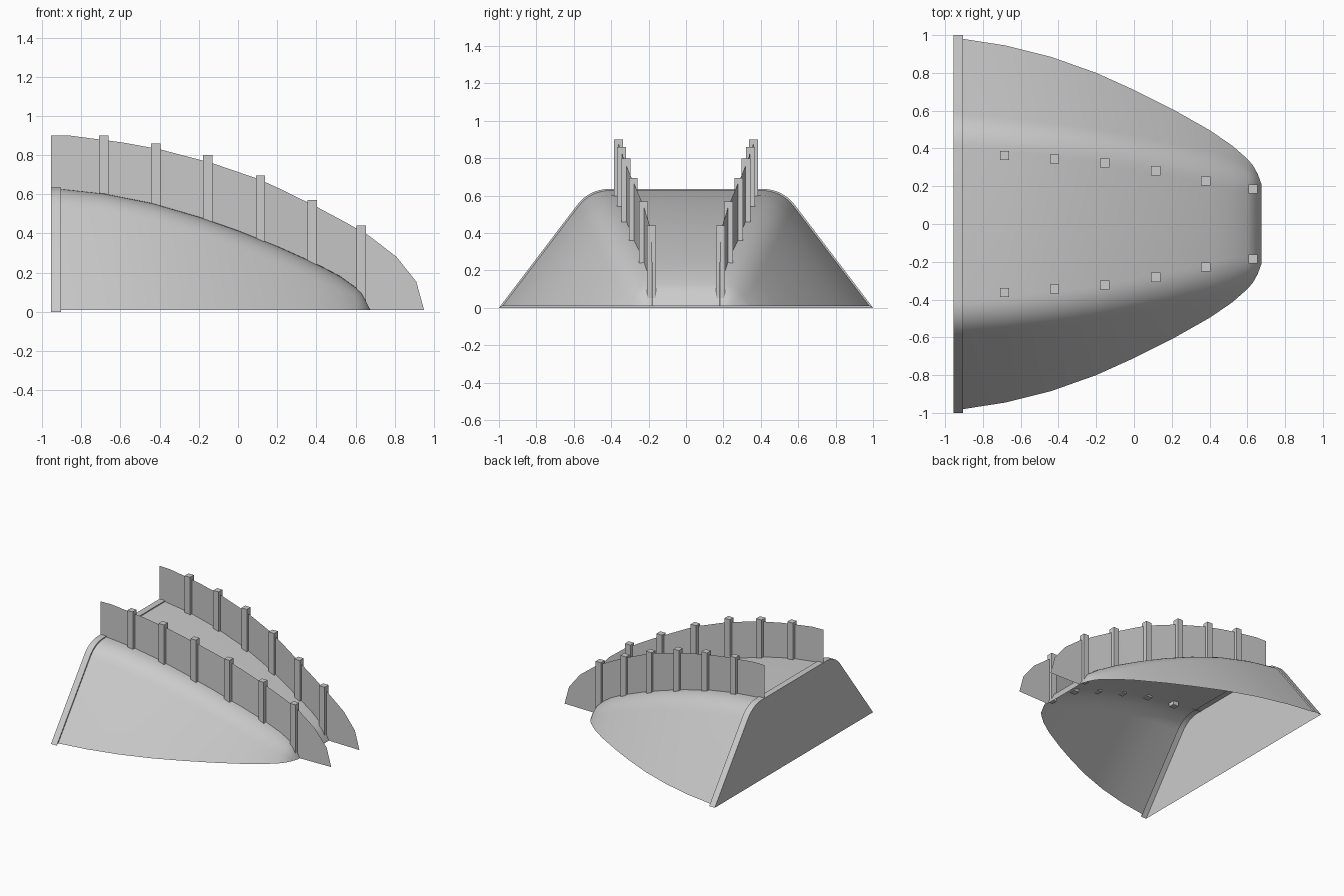
import bpy, bmesh, math
from mathutils import Vector

if "Cube" in bpy.data.objects:
    bpy.data.objects.remove(bpy.data.objects["Cube"])

# Hull stations: x, base half width, height
HULL = [(-0.905, 0.98, 0.628), (-0.68, 0.945, 0.603), (-0.44, 0.885, 0.555),
        (-0.2, 0.8, 0.485), (0.0, 0.71, 0.415), (0.2, 0.61, 0.335),
        (0.4, 0.497, 0.245), (0.52, 0.415, 0.182), (0.60, 0.345, 0.125),
        (0.63, 0.31, 0.098), (0.655, 0.265, 0.05), (0.675, 0.21, 0.01)]
# Fin curve in plan: x, y
PLAN = [(-0.955, 0.372), (-0.685, 0.362), (-0.42, 0.345), (-0.155, 0.322),
        (0.115, 0.282), (0.38, 0.228), (0.63, 0.185), (0.95, 0.178)]
# Fin upper edge: x, z
CREST = [(-0.955, 0.9), (-0.86, 0.9), (-0.59, 0.865), (-0.4, 0.83),
         (-0.14, 0.762), (0.1, 0.68), (0.2, 0.635), (0.4, 0.537), (0.55, 0.457),
         (0.67, 0.388), (0.81, 0.28), (0.91, 0.155), (0.95, 0.01)]
# Posts: x, bottom, top
POSTS = [(-0.685, 0.57, 0.9), (-0.42, 0.535, 0.86), (-0.155, 0.46, 0.8),
         (0.115, 0.36, 0.695), (0.38, 0.235, 0.57), (0.63, 0.045, 0.44)]


def interp(table, x):
    if x <= table[0][0]:
        return table[0][1]
    for (x0, v0), (x1, v1) in zip(table, table[1:]):
        if x <= x1:
            return v0 + (v1 - v0) * (x - x0) / (x1 - x0)
    return table[-1][1]


def section(x, w, h, base, steps=8):
    """Trapezoid with rounded upper corners, as a list of points."""
    height = h - base
    corner = Vector((w - 0.76 * height, h))
    f = min(0.11, 0.7 * height)
    a = corner + (Vector((w, base)) - corner).normalized() * f if height > 0 else corner
    b = corner - Vector((f, 0))
    half = [Vector((w, base))]
    for i in range(steps + 1):
        t = i / steps
        half.append(a * (1 - t) ** 2 + corner * 2 * t * (1 - t) + b * t * t)
    pts = half + [Vector((0, h))] + [Vector((-p.x, p.y)) for p in reversed(half)]
    return [(x, p.x, p.y) for p in pts]


def loft(name, rows, cap=False, angle=35):
    bm = bmesh.new()
    grid = [[bm.verts.new(p) for p in r] for r in rows]
    for r, s in zip(grid, grid[1:]):
        for i in range(len(r) - 1):
            bm.faces.new((r[i], r[i + 1], s[i + 1], s[i]))
    if cap:
        bm.faces.new(grid[0])
    bmesh.ops.remove_doubles(bm, verts=bm.verts, dist=1e-5)
    bmesh.ops.recalc_face_normals(bm, faces=bm.faces)
    me = bpy.data.meshes.new(name)
    bm.to_mesh(me)
    bm.free()
    ob = bpy.data.objects.new(name, me)
    bpy.context.collection.objects.link(ob)
    bpy.context.view_layer.objects.active = ob
    ob.select_set(True)
    bpy.ops.object.shade_smooth_by_angle(angle=math.radians(angle))
    ob.select_set(False)
    return ob


# Open-bottomed tapering hull
loft("hull_shell", [section(x, w, h, 0.01) for x, w, h in HULL], angle=40)

# End panel: capped rim slightly proud of the hull
loft("end_panel", [section(-0.955, 1.0, 0.636, 0.0), section(-0.905, 1.0, 0.636, 0.0),
                   section(-0.905, 0.98, 0.628, 0.01)], cap=True)

ROOF = [(x, h) for x, w, h in HULL]
xs = sorted({p[0] for p in PLAN + CREST + ROOF if p[0] != -0.905})

for side, label in ((1, "left"), (-1, "right")):
    # Thin upright fin following the roof
    top = [(x, side * interp(PLAN, x), interp(CREST, x)) for x in xs]
    low = [(x, side * interp(PLAN, x), interp(ROOF, x)) for x in xs]
    loft("fin_" + label, [low, top])
    # Square posts along the fin
    for i, (x, z0, z1) in enumerate(POSTS):
        bpy.ops.mesh.primitive_cube_add(
            size=1, location=(x, side * interp(PLAN, x), (z0 + z1) / 2))
        ob = bpy.context.object
        ob.name = f"post_{label}_{i + 1}"
        ob.scale = (0.048, 0.048, z1 - z0)
        ob.select_set(False)
